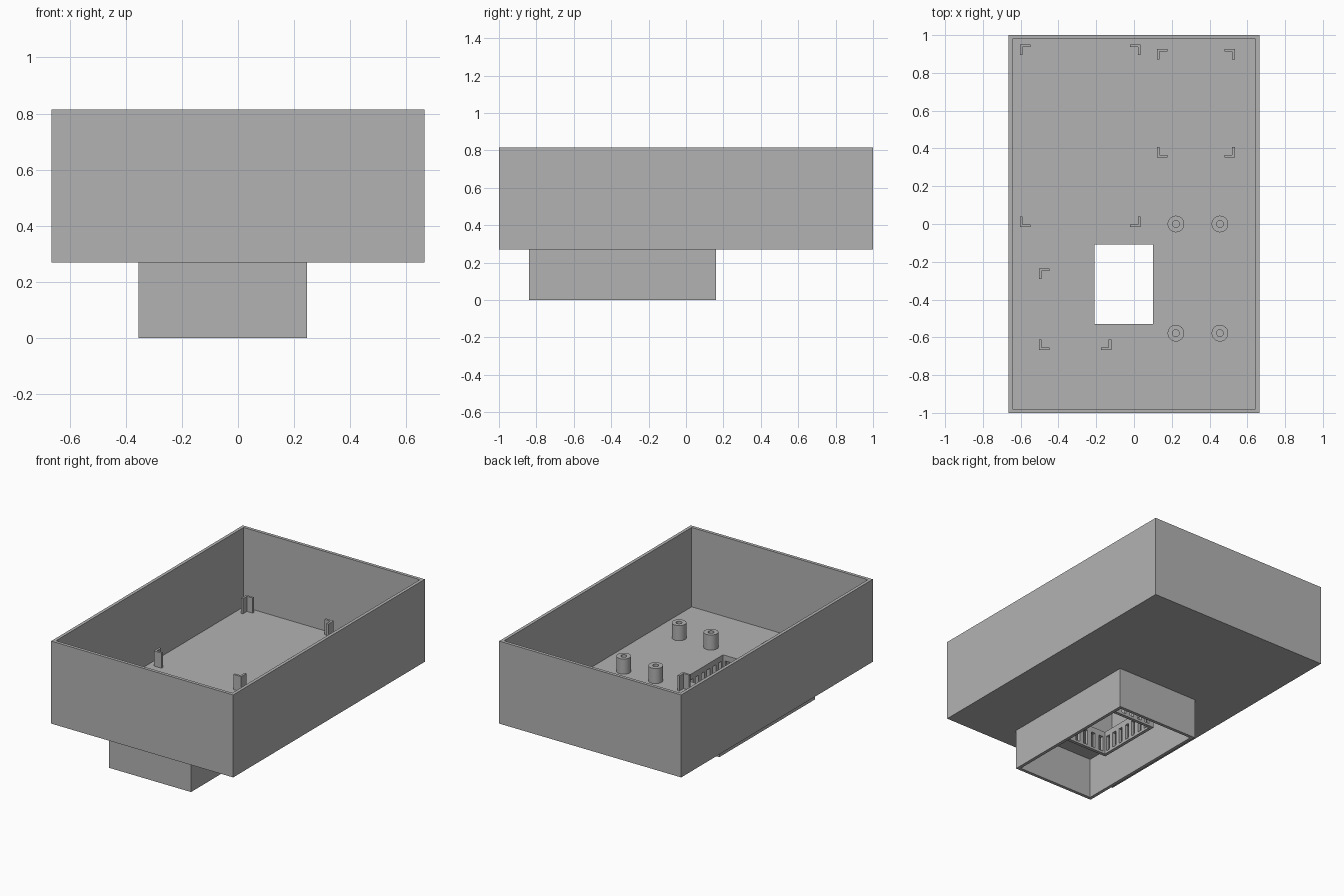
import bpy, bmesh, math
from mathutils import Matrix, Vector

if "Cube" in bpy.data.objects:
    bpy.data.objects.remove(bpy.data.objects["Cube"])

grey = bpy.data.materials.new("plain grey")
grey.use_nodes = True
COLOUR = (0.45, 0.45, 0.45, 1)
grey.diffuse_color = COLOUR
grey.node_tree.nodes["Principled BSDF"].inputs["Base Color"].default_value = COLOUR

WALL = 0.021
FLOOR_Z, FLOOR_TOP, RIM_Z = 0.27, 0.291, 0.815
GRILLE_Z = 0.135
POST_HEIGHT = 0.1

# Rectangles as x0, y0, x1, y1
BODY = (-0.665, -1, 0.665, 1)
COLLAR = (-0.355, -0.84, 0.245, 0.16)
HOLE = (-0.21, -0.53, 0.10, -0.108)


def grow(rect, d):
    return (rect[0] - d, rect[1] - d, rect[2] + d, rect[3] + d)


def finish(name, bm):
    bmesh.ops.recalc_face_normals(bm, faces=bm.faces)
    mesh = bpy.data.meshes.new(name)
    bm.to_mesh(mesh)
    bm.free()
    mesh.materials.append(grey)
    obj = bpy.data.objects.new(name, mesh)
    bpy.context.collection.objects.link(obj)
    return obj


def add_box(bm, rect, z0, z1):
    x0, y0, x1, y1 = rect
    centre = Matrix.Translation(((x0 + x1) / 2, (y0 + y1) / 2, (z0 + z1) / 2))
    size = Matrix.Diagonal((x1 - x0, y1 - y0, z1 - z0, 1))
    bmesh.ops.create_cube(bm, size=1, matrix=centre @ size)


def add_tube(bm, outer, inner, z0, z1):
    """Closed ring between two outlines with equal point counts."""
    loops = [[bm.verts.new((x, y, z)) for x, y in outline]
             for outline, z in ((outer, z0), (outer, z1), (inner, z1), (inner, z0))]
    n = len(outer)
    for k in range(4):
        a, b = loops[k], loops[(k + 1) % 4]
        for i in range(n):
            j = (i + 1) % n
            bm.faces.new((a[i], a[j], b[j], b[i]))


def corners(rect):
    x0, y0, x1, y1 = rect
    return [(x0, y0), (x1, y0), (x1, y1), (x0, y1)]


def circle(x, y, r, n=40):
    return [(x + r * math.cos(math.tau * i / n), y + r * math.sin(math.tau * i / n))
            for i in range(n)]


def frame(name, outer, inner, z0, z1):
    bm = bmesh.new()
    add_tube(bm, corners(outer), corners(inner), z0, z1)
    return finish(name, bm)


# Main tray, its pierced floor and the open collar below
frame("tray_walls", BODY, grow(BODY, -WALL), FLOOR_Z, RIM_Z)
frame("tray_floor", grow(BODY, -WALL), HOLE, FLOOR_Z, FLOOR_TOP)
frame("lower_collar", COLLAR, grow(COLLAR, -WALL), 0, FLOOR_Z)

# Slotted grille hanging from the opening
bm = bmesh.new()
outer = grow(HOLE, WALL)
RAIL = 0.016
add_tube(bm, corners(outer), corners(HOLE), GRILLE_Z, GRILLE_Z + RAIL)
add_tube(bm, corners(outer), corners(HOLE), FLOOR_Z - RAIL, FLOOR_Z)
z0, z1 = GRILLE_Z + RAIL, FLOOR_Z - RAIL
hx0, hy0, hx1, hy1 = HOLE
for cx in (outer[0], hx1):
    for cy in (outer[1], hy1):
        add_box(bm, (cx, cy, cx + WALL, cy + WALL), z0, z1)


def bars(start, end, slots):
    """Spans of the solid bars between evenly spaced slots."""
    pitch = (end - start) / slots
    for i in range(slots + 1):
        c = start + i * pitch
        yield max(start, c - pitch / 4), min(end, c + pitch / 4)


for a, b in bars(hx0, hx1, 5):
    for y in (outer[1], hy1):
        add_box(bm, (a, y, b, y + WALL), z0, z1)
for a, b in bars(hy0, hy1, 7):
    for x in (outer[0], hx1):
        add_box(bm, (x, a, x + WALL, b), z0, z1)
finish("vent_grille", bm)

# Corner brackets that locate the boards
ARM, THICK = 0.056, 0.014


def bracket(name, x, y, sx, sy):
    bm = bmesh.new()
    outline = [(0, 0), (ARM, 0), (ARM, THICK), (THICK, THICK), (THICK, ARM), (0, ARM)]
    face = bm.faces.new([bm.verts.new((x + sx * u, y + sy * v, FLOOR_TOP))
                         for u, v in outline])
    top = bmesh.ops.extrude_face_region(bm, geom=[face])["geom"]
    bmesh.ops.translate(bm, vec=Vector((0, 0, POST_HEIGHT)),
                        verts=[g for g in top if isinstance(g, bmesh.types.BMVert)])
    finish(name, bm)


BOARDS = {
    "large_board": (-0.604, -0.016, 0.034, 0.95),
    "narrow_board": (0.122, 0.352, 0.534, 0.926),
    "small_board": (-0.503, -0.667, -0.12, -0.235),
}
for board, (x0, y0, x1, y1) in BOARDS.items():
    for x, sx, side in ((x0, 1, "right"), (x1, -1, "left")):
        for y, sy, end in ((y0, 1, "front"), (y1, -1, "back")):
            # The small board has no bracket where the opening is
            if hx0 < x < hx1 and hy0 < y < hy1:
                continue
            bracket(f"{board}_bracket_{end}_{side}", x, y, sx, sy)

# Hollow screw posts
for x, side in ((0.222, "right"), (0.455, "left")):
    for y, end in ((-0.578, "front"), (0, "back")):
        bm = bmesh.new()
        add_tube(bm, circle(x, y, 0.044), circle(x, y, 0.018),
                 FLOOR_TOP, FLOOR_TOP + POST_HEIGHT)
        post = finish(f"screw_post_{end}_{side}", bm)
        bpy.ops.object.select_all(action="DESELECT")
        post.select_set(True)
        bpy.context.view_layer.objects.active = post
        bpy.ops.object.shade_smooth_by_angle(angle=math.radians(30))
